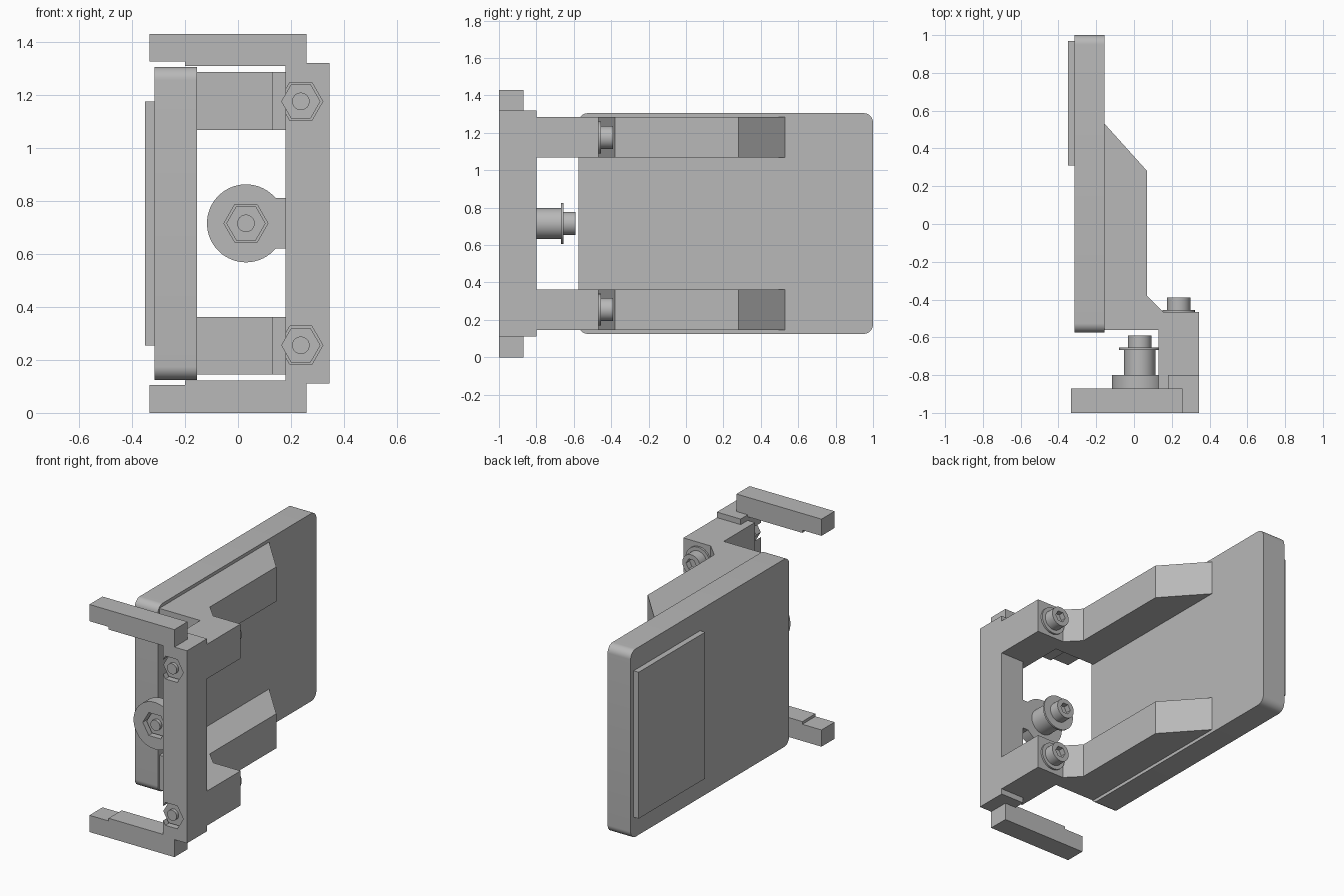
import bpy, bmesh, math
from mathutils import Vector

cube = bpy.data.objects.get("Cube")
if cube:
    bpy.data.objects.remove(cube, do_unlink=True)

MID = 0.715      # height of the mirror plane
grey = bpy.data.materials.new("plain_grey")
grey.use_nodes = True
COLOUR = (0.48, 0.48, 0.48, 1)
grey.diffuse_color = COLOUR
grey.node_tree.nodes["Principled BSDF"].inputs["Base Color"].default_value = COLOUR


def prism(name, outline, axis, lo, hi):
    """Extrude a 2D outline along one axis; the outline uses the other two in order."""
    def place(p, d):
        c = list(p)
        c.insert(axis, d)
        return c
    bm = bmesh.new()
    face = bm.faces.new([bm.verts.new(place(p, lo)) for p in outline])
    out = bmesh.ops.extrude_face_region(bm, geom=[face])
    step = Vector(place((0, 0), hi - lo))
    bmesh.ops.translate(bm, vec=step, verts=[v for v in out["geom"] if isinstance(v, bmesh.types.BMVert)])
    bmesh.ops.recalc_face_normals(bm, faces=bm.faces)
    mesh = bpy.data.meshes.new(name)
    bm.to_mesh(mesh)
    bm.free()
    ob = bpy.data.objects.new(name, mesh)
    bpy.context.collection.objects.link(ob)
    mesh.materials.append(grey)
    return ob


def rect(a0, a1, b0, b1):
    return [(a0, b0), (a1, b0), (a1, b1), (a0, b1)]


def ring(x, z, r, n, start=0, end=math.tau):
    count = n if end - start >= math.tau else n + 1
    angles = [start + (end - start) * i / n for i in range(count)]
    return [(x + r * math.cos(a), z + r * math.sin(a)) for a in angles]


def disc(name, x, z, r, y0, y1, n=48):
    return smooth(prism(name, ring(x, z, r, n), 1, y0, y1))


def smooth(ob):
    bpy.ops.object.select_all(action="DESELECT")
    ob.select_set(True)
    bpy.context.view_layer.objects.active = ob
    bpy.ops.object.shade_smooth_by_angle(angle=math.radians(30))
    return ob


def pocket(ob, x, z, r, y0, y1):
    """Cut a hexagonal pocket running along y."""
    cutter = prism("hex_cutter", ring(x, z, r, 6), 1, y0, y1)
    cutter.hide_render = True
    cutter.hide_set(True)
    cutter.display_type = "WIRE"
    mod = ob.modifiers.new("hex_pocket", "BOOLEAN")
    mod.operation, mod.object, mod.solver = "DIFFERENCE", cutter, "EXACT"
    bpy.context.view_layer.objects.active = ob
    bpy.ops.object.select_all(action="DESELECT")
    ob.select_set(True)
    bpy.ops.object.modifier_apply(modifier=mod.name)
    bpy.data.objects.remove(cutter, do_unlink=True)


def fastener(prefix, x, z, front, depth, back, washer_r):
    """Nut and bolt tip in the front pocket; washer and socket head at the back."""
    disc(prefix + "_nut", x, z, 0.074, front + 0.025, front + depth, 6)
    disc(prefix + "_bolt_tip", x, z, 0.033, front + 0.005, front + depth, 32)
    disc(prefix + "_washer", x, z, washer_r, back, back + 0.012)
    head = disc(prefix + "_bolt_head", x, z, 0.062, back + 0.012, back + 0.077)
    pocket(head, x, z, 0.036, back + 0.042, back + 0.1)


# Flat panel with rounded corners and the thin plate on its outer side
R = 0.05
corners = [(0.95, MID + 0.54), (-0.525, MID + 0.54), (-0.525, MID - 0.54), (0.95, MID - 0.54)]
outline = []
for i, (y, z) in enumerate(corners):
    outline += ring(y, z, R, 10, i * math.pi / 2, (i + 1) * math.pi / 2)
smooth(prism("panel", outline, 0, -0.315, -0.155))
prism("thin_plate", rect(0.31, 0.97, 0.255, 1.175), 0, -0.35, -0.315)

# Upright bar with nut pockets
bar = prism("upright_bar", rect(0.18, 0.345, 0.11, 1.32), 1, -1, -0.8)
for s in (-1, 1):
    pocket(bar, 0.237, MID + s * 0.46, 0.083, -1.1, -0.93)

# Mirrored arms, front clips and arm fasteners
ARM = [(-0.155, 0.53), (0.07, 0.28), (0.07, -0.38), (0.155, -0.467), (0.345, -0.467),
       (0.345, -0.8), (0.18, -0.8), (0.18, -0.87), (0.13, -0.87), (0.13, -0.56), (-0.155, -0.56)]
CLIP = [(-0.333, 0.715), (0.258, 0.715), (0.258, 0.605), (0.18, 0.605),
        (0.18, 0.593), (-0.2, 0.593), (-0.2, 0.61), (-0.333, 0.61)]
for s, side in ((1, "upper"), (-1, "lower")):
    prism(side + "_arm", ARM, 2, MID + s * 0.353, MID + s * 0.57)
    prism(side + "_clip", [(x, MID + s * z) for x, z in CLIP], 1, -1, -0.87)
    fastener(side, 0.237, MID + s * 0.46, -1, 0.07, -0.467, 0.085)

# Round lug joined to the bar by a short tongue
half = math.asin(0.095 / 0.147)
lug_outline = ring(0.03, MID, 0.147, 48, half, math.tau - half)
lug_outline += [(0.18, MID - 0.095), (0.18, MID + 0.095)]
lug = smooth(prism("round_lug", lug_outline, 1, -0.87, -0.8))
pocket(lug, 0.03, MID, 0.083, -0.95, -0.815)
disc("lug_spacer", 0.03, MID, 0.083, -0.8, -0.667)
fastener("lug", 0.03, MID, -0.87, 0.055, -0.667, 0.11)
